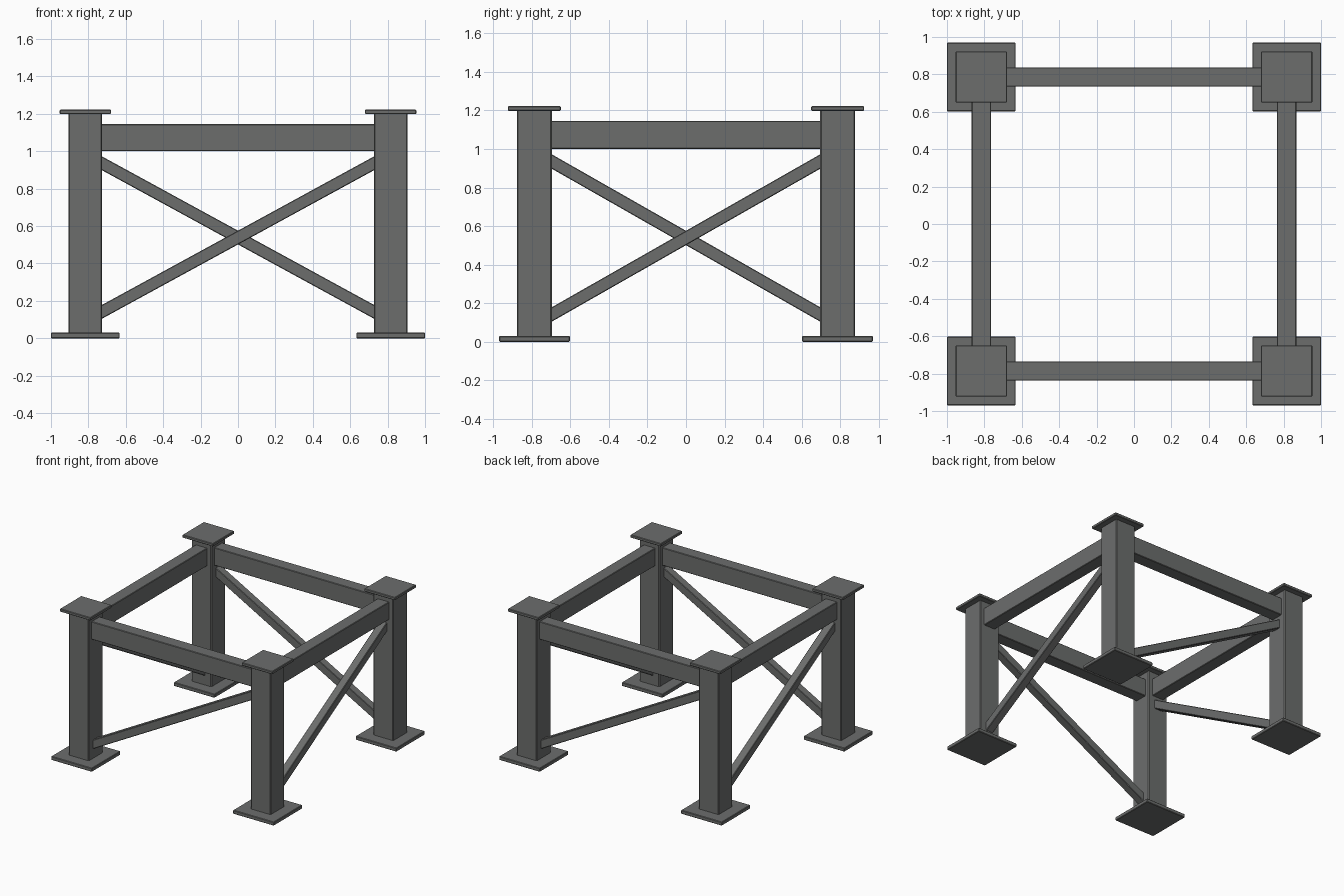
import bpy, math
from mathutils import Matrix, Vector

if "Cube" in bpy.data.objects:
    bpy.data.objects.remove(bpy.data.objects["Cube"])

CX, CY = 0.8165, 0.786          # leg centres
LEG = 0.18                      # leg width

steel = bpy.data.materials.new("dark grey steel")
steel.diffuse_color = (0.15, 0.155, 0.152, 1)
steel.use_nodes = True
steel.node_tree.nodes["Principled BSDF"].inputs["Base Color"].default_value = steel.diffuse_color


def box(name, centre, size, rot=None, bevel=0.004):
    """Box with size baked into the mesh and lightly eased edges."""
    bpy.ops.mesh.primitive_cube_add(size=1)
    ob = bpy.context.object
    ob.name = name
    ob.data.transform(Matrix.Diagonal((*size, 1)))
    ob.matrix_world = Matrix.Translation(Vector(centre)) @ (rot or Matrix.Identity(4))
    ob.data.materials.append(steel)
    if bevel:
        mod = ob.modifiers.new("eased edges", 'BEVEL')
        mod.width, mod.segments = bevel, 1
    return ob


# Four legs, each with a base plate and a cap plate
for sx, xn in ((-1, "left"), (1, "right")):
    for sy, yn in ((-1, "front"), (1, "back")):
        x, y, tag = sx * CX, sy * CY, f"{yn}_{xn}"
        box(f"{tag}_leg", (x, y, 0.615), (LEG, LEG, 1.19), bevel=0.006)
        box(f"{tag}_base_plate", (x, y, 0.015), (0.367, 0.367, 0.03))
        box(f"{tag}_cap_plate", (x, y, 1.21), (0.275, 0.275, 0.024))

# Each side: one top beam and one diagonal brace, turned around the frame
LOW, HIGH = 0.142, 0.935        # brace centre heights at the leg faces
for k, side in enumerate(("front", "right", "back", "left")):
    turn = Matrix.Rotation(k * math.pi / 2, 4, 'Z')
    half, dist = (CX, CY) if k % 2 == 0 else (CY, CX)
    gap = 2 * half - LEG
    box(f"{side}_beam", turn @ Vector((0, -dist, 1.073)),
        (gap + 0.03, 0.104, 0.145), turn)
    angle = math.atan2(HIGH - LOW, gap)
    length = math.hypot(gap, HIGH - LOW) + 0.1
    box(f"{side}_brace", turn @ Vector((0, -dist, (LOW + HIGH) / 2)),
        (length, 0.065, 0.065), turn @ Matrix.Rotation(-angle, 4, 'Y'))
